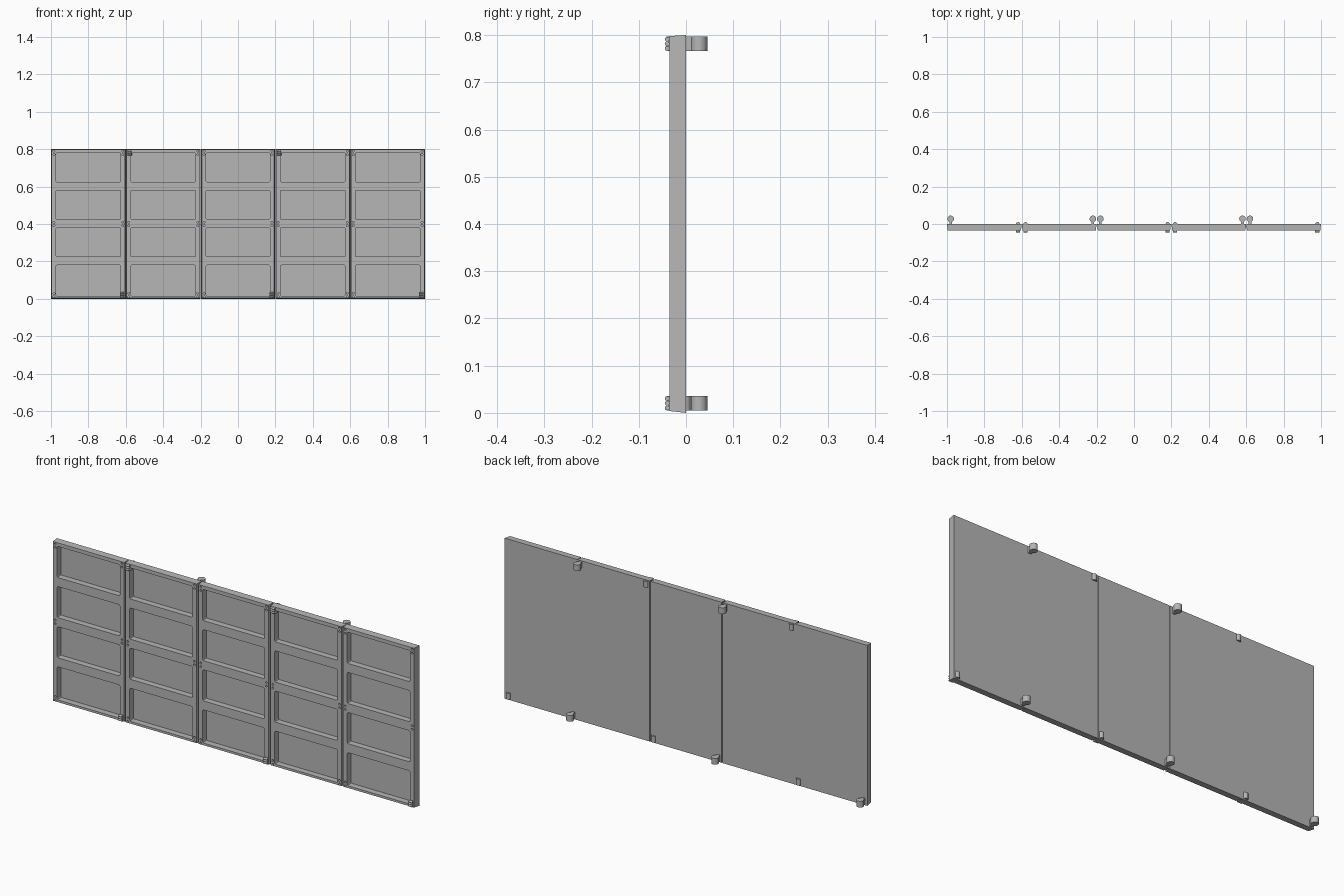
import bpy, bmesh, math
from mathutils import Matrix, Vector

cube = bpy.data.objects.get("Cube")
if cube:
    bpy.data.objects.remove(cube, do_unlink=True)

grey = bpy.data.materials.new("mid grey")
grey.use_nodes = True
colour = (0.47, 0.47, 0.47, 1)
grey.diffuse_color = colour
grey.node_tree.nodes["Principled BSDF"].inputs["Base Color"].default_value = colour


def make_object(name, bm):
    bmesh.ops.recalc_face_normals(bm, faces=bm.faces)
    mesh = bpy.data.meshes.new(name)
    bm.to_mesh(mesh)
    bm.free()
    mesh.materials.append(grey)
    obj = bpy.data.objects.new(name, mesh)
    bpy.context.collection.objects.link(obj)
    return obj


def add_box(bm, x0, x1, y0, y1, z0, z1):
    size = Matrix.Diagonal((x1 - x0, y1 - y0, z1 - z0, 1))
    centre = Matrix.Translation(((x0 + x1) / 2, (y0 + y1) / 2, (z0 + z1) / 2))
    return bmesh.ops.create_cube(bm, size=1, matrix=centre @ size)["verts"]


def add_cylinder(bm, radius, depth, centre, axis, sides=16):
    turn = Vector((0, 0, 1)).rotation_difference(Vector(axis)).to_matrix().to_4x4()
    bmesh.ops.create_cone(bm, cap_ends=True, segments=sides, radius1=radius, radius2=radius,
                          depth=depth, matrix=Matrix.Translation(centre) @ turn)


def extrude_outline(bm, points, z0, z1):
    face = bm.faces.new([bm.verts.new((x, y, z0)) for x, y in points])
    top = bmesh.ops.extrude_face_region(bm, geom=[face])["geom"]
    bmesh.ops.translate(bm, vec=(0, 0, z1 - z0),
                        verts=[v for v in top if isinstance(v, bmesh.types.BMVert)])


HEIGHT, WIDTH, DEPTH = 0.8, 0.4, 0.035

# Panel slab, drafted slightly narrower towards the front
bm = bmesh.new()
for v in add_box(bm, -WIDTH / 2, WIDTH / 2, -DEPTH, 0, 0, HEIGHT):
    if v.co.y < -0.01:
        v.co.x *= 0.98
        v.co.z += 0.004 if v.co.z < 0.4 else -0.002
slab = make_object("panel_slab", bm)

# Four recesses with rounded corners, plus pairs of screw holes in the stiles
bm = bmesh.new()
for z0, z1 in ((0.015, 0.18), (0.225, 0.38), (0.425, 0.58), (0.625, 0.78)):
    add_box(bm, -0.173, 0.173, -0.06, -0.004, z0, z1)
corners = [e for e in bm.edges if abs(e.verts[0].co.y - e.verts[1].co.y) > 0.01]
bmesh.ops.bevel(bm, geom=corners, offset=0.006, segments=2, profile=0.5, affect="EDGES")
for x in (-0.184, 0.184):
    for z in (0.02, 0.4, 0.78):
        for dz in (-0.009, 0.009):
            add_cylinder(bm, 0.005, 0.04, (x, -0.04, z + dz), (0, 1, 0), 12)
cutter = make_object("recess_cutter", bm)
cutter.hide_render = True

cut = slab.modifiers.new("recesses", "BOOLEAN")
cut.operation = "DIFFERENCE"
cut.solver = "EXACT"
cut.object = cutter
bpy.context.view_layer.update()
panel_mesh = bpy.data.meshes.new_from_object(slab.evaluated_get(bpy.context.evaluated_depsgraph_get()))
panel_mesh.name = "panel"
for helper in (slab, cutter):
    bpy.data.objects.remove(helper, do_unlink=True)

# Five panels, with a fine gap each side of the middle one
for i in range(5):
    panel = bpy.data.objects.new(f"panel_{i + 1}", panel_mesh)
    panel.location.x = (i - 2) * WIDTH
    if i == 2:
        panel.scale.x = 0.985
    bpy.context.collection.objects.link(panel)


# Round barrel on a short neck behind the panel
def back_barrel(x, z0):
    bm = bmesh.new()
    add_cylinder(bm, 0.0175, 0.031, (0, 0.0275, z0 + 0.0155), (0, 0, 1), 24)
    add_box(bm, -0.007, 0.007, -0.01, 0.02, z0, z0 + 0.031)
    obj = make_object("back_hinge_barrel", bm)
    obj.location.x = x
    return obj


# Rounded clip through the panel, with ridges on its front
def front_clip(x, z0):
    bm = bmesh.new()
    r, steps = 0.012, 10
    outline = []
    for centre_y, start in ((-0.002, 0), (-0.029, math.pi)):
        for k in range(steps + 1):
            a = start + math.pi * k / steps
            outline.append((r * math.cos(a), centre_y + r * math.sin(a)))
    extrude_outline(bm, outline, z0, z0 + 0.031)
    for k in range(3):
        add_cylinder(bm, 0.005, 0.022, (0, -0.04, z0 + 0.0055 + k * 0.01), (1, 0, 0), 12)
    obj = make_object("front_hinge_clip", bm)
    obj.location.x = x
    return obj


LOW, HIGH = 0.005, 0.766
hinges = [back_barrel(x, LOW) for x in (-0.98, -0.18, 0.62)]
hinges += [back_barrel(x, HIGH) for x in (-0.22, 0.58)]
hinges += [front_clip(x, LOW) for x in (-0.62, 0.18, 0.98)]
hinges += [front_clip(x, HIGH) for x in (-0.58, 0.22)]

bpy.ops.object.select_all(action="DESELECT")
for obj in hinges:
    obj.select_set(True)
bpy.context.view_layer.objects.active = hinges[0]
bpy.ops.object.shade_smooth_by_angle(angle=math.radians(35))
